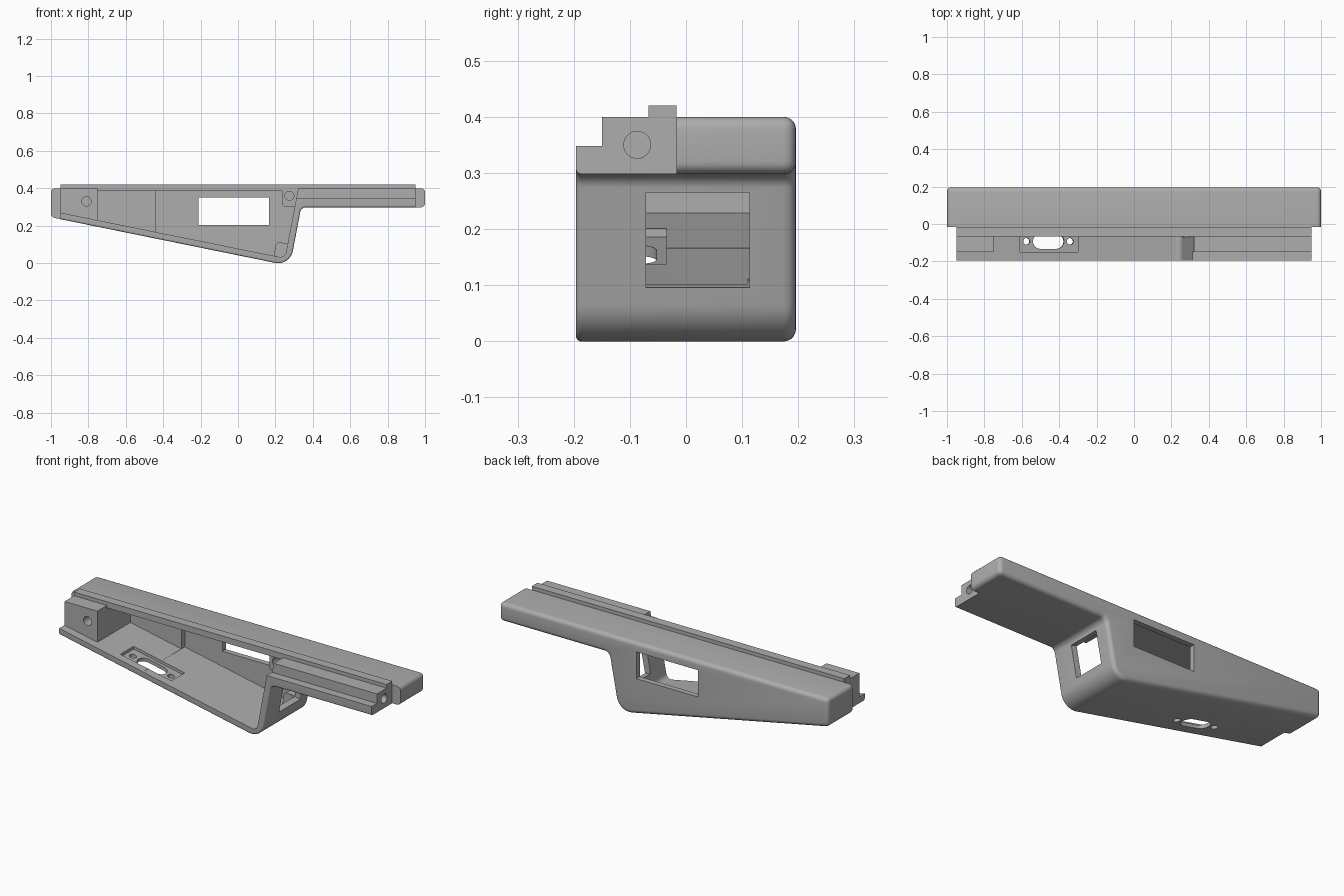
import bpy, bmesh, math
from mathutils import Vector, Matrix

if "Cube" in bpy.data.objects:
    bpy.data.objects.remove(bpy.data.objects["Cube"])

grey = bpy.data.materials.new("light grey")
grey.use_nodes = True
COLOUR = (0.42, 0.42, 0.42, 1)
grey.diffuse_color = COLOUR
grey.node_tree.nodes["Principled BSDF"].inputs["Base Color"].default_value = COLOUR

FRONT, STEP, LIP, SPLIT, BACK = -0.196, -0.15, -0.067, -0.017, 0.196
SLOPE = 0.204
TILT = math.atan(SLOPE)


def floor_z(x, thick=0.0):
    return 0.245 - SLOPE * (x + 1) + thick


def wall_x(z, thick=0.0):
    return 0.338 - (0.3 - z) * 0.19 - thick


def fillet(a, corner, b, r, steps=10):
    """Points of an arc that rounds one profile corner."""
    a, c, b = Vector(a), Vector(corner), Vector(b)
    u, v = (a - c).normalized(), (b - c).normalized()
    half = u.angle(v) / 2
    centre = c + (u + v).normalized() * r / math.sin(half)
    t = r / math.tan(half)
    p, q = c + u * t - centre, c + v * t - centre
    return [tuple(centre + (p.lerp(q, i / steps)).normalized() * r) for i in range(steps + 1)]


def prism(name, pts, y0, y1, bevel=0, rule=None):
    """Extrude an x-z profile along y, rounding the edges picked by a rule."""
    bm = bmesh.new()
    face = bm.faces.new([bm.verts.new((x, y0, z)) for x, z in pts])
    ext = bmesh.ops.extrude_face_region(bm, geom=[face])["geom"]
    bmesh.ops.translate(bm, vec=(0, y1 - y0, 0),
                        verts=[v for v in ext if isinstance(v, bmesh.types.BMVert)])
    bmesh.ops.recalc_face_normals(bm, faces=bm.faces)
    if bevel:
        bmesh.ops.bevel(bm, geom=[e for e in bm.edges if rule(e)], offset=bevel,
                        segments=5, profile=0.5, affect='EDGES')
    return finish(name, bm)


def finish(name, bm):
    mesh = bpy.data.meshes.new(name)
    bm.to_mesh(mesh)
    bm.free()
    mesh.materials.append(grey)
    ob = bpy.data.objects.new(name, mesh)
    bpy.context.collection.objects.link(ob)
    return ob


def box(name, x0, x1, y0, y1, z0, z1):
    return prism(name, [(x0, z0), (x1, z0), (x1, z1), (x0, z1)], y0, y1)


def cylinder(name, centre, r, depth, rot):
    bm = bmesh.new()
    bmesh.ops.create_cone(bm, cap_ends=True, segments=32, radius1=r, radius2=r, depth=depth,
                          matrix=Matrix.Translation(centre) @ rot)
    return finish(name, bm)


def combine(target, other, op):
    mod = target.modifiers.new(op, 'BOOLEAN')
    mod.operation, mod.object, mod.solver = op, other, 'EXACT'
    bpy.context.view_layer.objects.active = target
    bpy.ops.object.modifier_apply(modifier=mod.name)
    bpy.data.objects.remove(other)


def outline(half):
    """Outer side profile: sloped belly, slanted wall and slim arm."""
    low = (wall_x(-0.015), -0.015)
    high = (wall_x(0.298), 0.298)
    left = (-half, floor_z(-half))
    return ([left] + fillet(left, low, high, 0.08)
            + fillet(low, high, (half, 0.298), 0.03) + [(half, 0.298), (half, 0.4), (-half, 0.4)])


def cavity(top, x0=-0.75, thick=0.035):
    low = (wall_x(0.027, thick), 0.027)
    start, end = (x0, floor_z(x0, thick)), (wall_x(top, thick), top)
    return [start] + fillet(start, low, end, 0.03) + [end, (x0, top)]


def back_or_end(e):
    a, b = (v.co for v in e.verts)
    on_back = min(a.y, b.y) > BACK - 0.001
    end_corner = abs(a.x) > 0.99 and abs(b.x) > 0.99 and abs(a.y - b.y) > 0.1
    return on_back or end_corner


def front_belly(e):
    a, b = (v.co for v in e.verts)
    return max(a.y, b.y) < FRONT + 0.001 and min(a.z, b.z) < 0.299 and abs(a.x - b.x) > 0.0001 \
        and max(a.z, b.z) < 0.39


# Outer solids: rounded rear housing, narrower front tray and top rail
housing = prism("housing", outline(1.0), SPLIT, BACK, 0.022, back_or_end)
combine(housing, prism("front_tray", outline(0.95), FRONT, SPLIT + 0.01, 0.01, front_belly), 'UNION')
combine(housing, box("top_rail", -0.95, 0.95, LIP, SPLIT, 0.36, 0.42), 'UNION')

# Hollow interior, open top strip, and stepped front ledges
left_ledge = [(-1.2, floor_z(-1.2, 0.035)), (-0.74, floor_z(-0.74, 0.035)), (-0.74, 0.6), (-1.2, 0.6)]
for cutter in (
    prism("deep_hollow", cavity(0.387, -0.44), -0.4, 0.166),
    prism("shallow_hollow", cavity(0.387), -0.4, 0.136),
    prism("open_top", cavity(0.6), -0.4, LIP),
    prism("left_ledge", left_ledge, -0.4, STEP),
    box("right_ledge", 0.29, 1.2, -0.4, STEP, 0.348, 0.6),
):
    combine(housing, cutter, 'DIFFERENCE')

# Screw bosses in the right-hand corners of the hollow
upper = [(0.235, 0.395)] + fillet((0.235, 0.395), (0.235, 0.302), (0.33, 0.302), 0.02) \
    + [(0.325, 0.302), (0.335, 0.395)]
lower = [(0.19, 0.03), (0.23, 0.02), (0.28, 0.05), (0.285, 0.1)] \
    + fillet((0.285, 0.1), (0.205, 0.115), (0.19, 0.03), 0.02)
for name, pts in (("upper_boss", upper), ("lower_boss", lower)):
    combine(housing, prism(name, pts, -0.06 if name == "upper_boss" else 0.11, 0.18), 'UNION')

# Windows through the rear and slanted walls
combine(housing, box("rear_window", -0.21, 0.165, 0.1, 0.4, 0.203, 0.35), 'DIFFERENCE')
slanted = [(0.235, 0.108), (0.38, 0.08), (0.38, 0.256), (0.235, 0.284)]
combine(housing, prism("slanted_window", slanted, -0.071, 0.113), 'DIFFERENCE')

# Floor pocket with slot and two screw holes, square to the sloped floor
down = Matrix.Rotation(TILT, 4, 'Y')
pocket = [(x, floor_z(x, t)) for x, t in ((-0.61, 0.02), (-0.3, 0.02), (-0.3, 0.08), (-0.61, 0.08))]
combine(housing, prism("pocket", pocket, STEP, -0.035), 'DIFFERENCE')
slot_y = -0.093


def floor_point(x):
    return Vector((x, slot_y, floor_z(x, 0.015)))


for x in (-0.575, -0.342):
    combine(housing, cylinder("screw_hole", floor_point(x), 0.018, 0.1, down), 'DIFFERENCE')
bm = bmesh.new()
ring = []
for side in (1, -1):
    for i in range(13):
        a = -math.pi / 2 + math.pi * i / 12
        ring.append(bm.verts.new((side * (0.045 + 0.04 * math.cos(a)), side * 0.04 * math.sin(a), -0.05)))
ext = bmesh.ops.extrude_face_region(bm, geom=[bm.faces.new(ring)])["geom"]
bmesh.ops.translate(bm, vec=(0, 0, 0.1), verts=[v for v in ext if isinstance(v, bmesh.types.BMVert)])
bmesh.ops.recalc_face_normals(bm, faces=bm.faces)
bm.transform(Matrix.Translation(floor_point(-0.458)) @ down)
combine(housing, finish("slot", bm), 'DIFFERENCE')

# Blind screw holes in the left block, upper boss and arm end
along_y = Matrix.Rotation(math.pi / 2, 4, 'X')
along_x = Matrix.Rotation(math.pi / 2, 4, 'Y')
for centre, r, depth, rot in (
    ((-0.81, STEP, 0.33), 0.025, 0.3, along_y),
    ((0.275, -0.06, 0.36), 0.024, 0.3, along_y),
    ((0.95, -0.087, 0.35), 0.024, 0.3, along_x),
):
    combine(housing, cylinder("blind_hole", centre, r, depth, rot), 'DIFFERENCE')

# Smooth the rounded edges while keeping the corners crisp
bpy.ops.object.select_all(action='DESELECT')
housing.select_set(True)
bpy.context.view_layer.objects.active = housing
bpy.ops.object.shade_smooth_by_angle(angle=math.radians(30))
